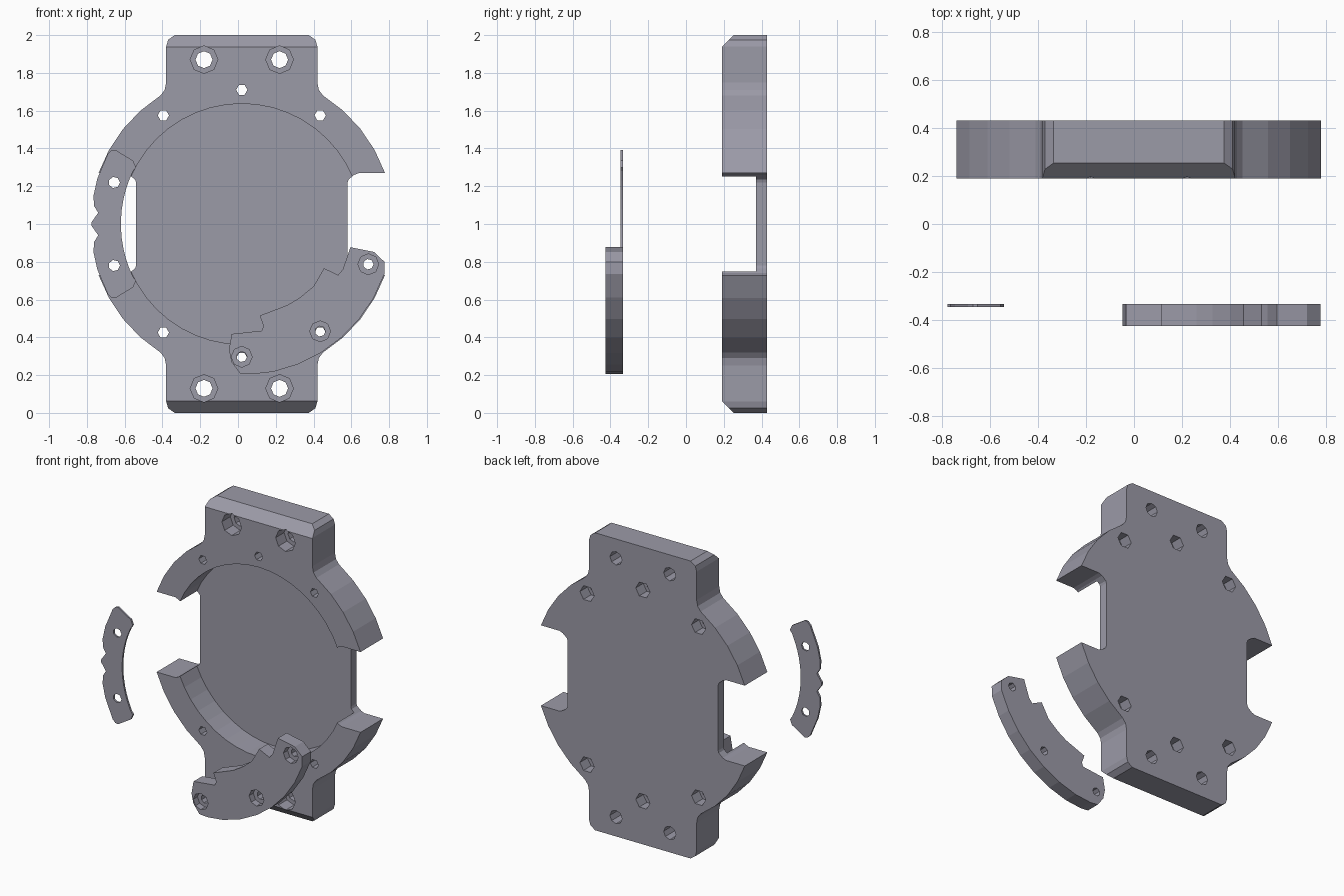
import bpy, bmesh
from math import sin, cos, radians, tau
from mathutils import Vector

CX, CZ = 0.02, 1.0   # shared centre of all the arcs

if "Cube" in bpy.data.objects:
    bpy.data.objects.remove(bpy.data.objects["Cube"])

# Dark grey, slightly bluish finish for every part
GREY = (0.33, 0.325, 0.39, 1)
finish = bpy.data.materials.new("dark_grey")
finish.use_nodes = True
finish.diffuse_color = GREY
finish.node_tree.nodes["Principled BSDF"].inputs["Base Color"].default_value = GREY


def arc(radius, start, end, steps):
    """Points (x, z) on an arc around the origin, in degrees."""
    angles = [radians(start + (end - start) * i / steps) for i in range(steps + 1)]
    return [(radius * cos(a), radius * sin(a)) for a in angles]


def prism(name, outline, front, back, centre=(CX, CZ)):
    """Extrude an (x, z) outline between two depths."""
    bm = bmesh.new()
    face = bm.faces.new([bm.verts.new((x + centre[0], front, z + centre[1])) for x, z in outline])
    moved = bmesh.ops.extrude_face_region(bm, geom=[face])["geom"]
    bmesh.ops.translate(bm, vec=(0, back - front, 0),
                        verts=[v for v in moved if isinstance(v, bmesh.types.BMVert)])
    bmesh.ops.recalc_face_normals(bm, faces=bm.faces)
    mesh = bpy.data.meshes.new(name)
    bm.to_mesh(mesh)
    bm.free()
    mesh.materials.append(finish)
    obj = bpy.data.objects.new(name, mesh)
    bpy.context.collection.objects.link(obj)
    return obj


def drill(obj, x, z, radius, sides, front, back):
    """Cut a round or hexagonal hole, placed relative to the arc centre."""
    ring = [(radius * cos(tau * i / sides), radius * sin(tau * i / sides)) for i in range(sides)]
    cutter = prism("hole_cutter", ring, front, back, (CX + x, CZ + z))
    cutter.hide_render = True
    mod = obj.modifiers.new("hole", 'BOOLEAN')
    mod.operation, mod.solver, mod.object = 'DIFFERENCE', 'EXACT', cutter
    bpy.context.view_layer.objects.active = obj
    bpy.ops.object.modifier_apply(modifier=mod.name)
    bpy.data.objects.remove(cutter)


def mirror_z(points):
    return points + [(x, -z) for x, z in reversed(points)]


# Main plate: one quarter outline mirrored to all four corners
FRONT, FLOOR, BACK = 0.19, 0.37, 0.43
quarter = [(0.355, 1.0), (0.39, 0.975), (0.4, 0.94), (0.4, 0.75), (0.408, 0.71)]
quarter += arc(0.805, 57.7, 19.6, 4)
quarter += [(0.62, 0.27), (0.595, 0.26), (0.565, 0.235), (0.56, 0.22)]
right_half = mirror_z(quarter)
plate = prism("main_plate", right_half + [(-x, z) for x, z in reversed(right_half)], FRONT, BACK)

# Sloped front edges at the top and bottom of the plate
bm = bmesh.new()
bm.from_mesh(plate.data)
for side in (1, -1):
    cut = bmesh.ops.bisect_plane(bm, geom=bm.verts[:] + bm.edges[:] + bm.faces[:],
                                 plane_co=(0, FRONT, CZ + side * 0.937),
                                 plane_no=Vector((0, -1, side)), clear_outer=True)
    rim = [e for e in cut["geom_cut"] if isinstance(e, bmesh.types.BMEdge)]
    bmesh.ops.contextual_create(bm, geom=rim)
bmesh.ops.recalc_face_normals(bm, faces=bm.faces)
bm.to_mesh(plate.data)
bm.free()

# Round recess in the front
drill(plate, 0, 0, 0.637, 48, FRONT - 0.1, FLOOR)

# Mounting holes, wider at the front
for x in (-0.2, 0.2):
    for z in (-0.87, 0.87):
        drill(plate, x, z, 0.045, 8, 0, 0.6)
        drill(plate, x, z, 0.073, 8, 0, FRONT + 0.09)

# Ring holes with hexagonal nut pockets at the back
for side in (-1, 1):
    for x, z in ((0, 0.71), (0.415, 0.575), (-0.415, 0.575)):
        drill(plate, x, side * z, 0.03, 6, 0, 0.6)
        drill(plate, x, side * z, 0.053, 6, BACK - 0.08, 0.6)

# Thin curved shim with a notched outer edge
outer = [(-0.795, 0.01), (-0.76, 0.06), (-0.782, 0.095), (-0.785, 0.15), (-0.765, 0.24),
         (-0.71, 0.37), (-0.69, 0.39), (-0.67, 0.393), (-0.575, 0.335), (-0.56, 0.3)]
shim = prism("curved_shim", mirror_z(outer + arc(0.64, 154, 178, 5)), -0.346, -0.333)
for z in (-0.22, 0.22):
    drill(shim, -0.675, z, 0.03, 7, -0.5, -0.2)

# Curved clamp with a stepped inner edge
clamp_outline = arc(0.8, -19.4, -78, 6) + [
    (0.05, -0.795), (-0.01, -0.79), (-0.055, -0.73), (-0.068, -0.665), (-0.053, -0.582),
    (0.105, -0.565), (0.115, -0.54), (0.095, -0.485), (0.24, -0.43), (0.307, -0.39),
    (0.38, -0.33), (0.435, -0.234), (0.51, -0.27), (0.535, -0.24), (0.575, -0.123),
    (0.7, -0.148), (0.755, -0.2)]
clamp = prism("curved_clamp", clamp_outline, -0.425, -0.333)
for x, z in ((0.67, -0.213), (0.415, -0.568), (0, -0.703)):
    drill(clamp, x, z, 0.028, 7, -0.6, -0.2)
    drill(clamp, x, z, 0.055, 8, -0.6, -0.38)
